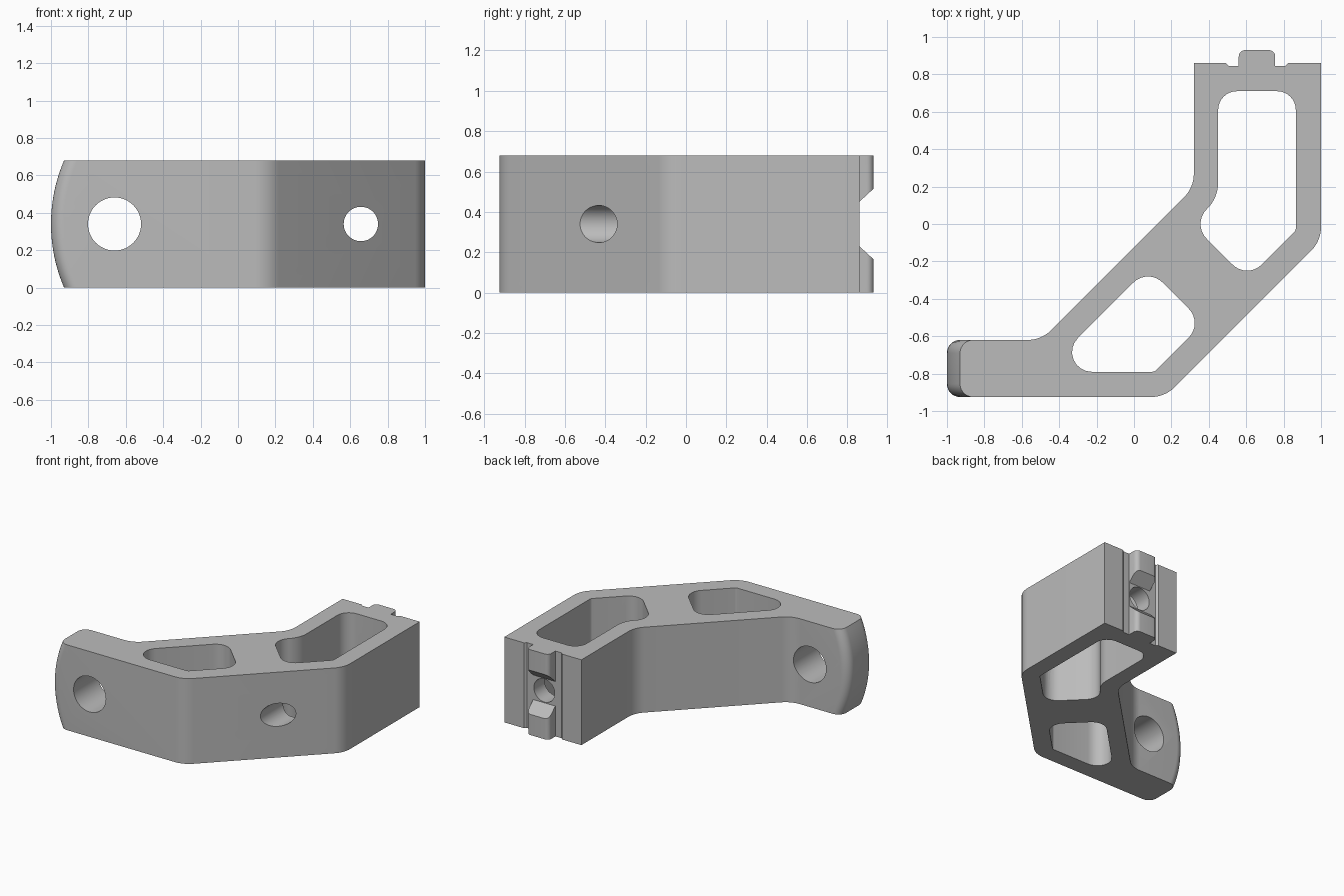
import bpy
import bmesh
import math
from mathutils import Vector, Matrix

H = 0.68          # bracket height
MID = H / 2

if "Cube" in bpy.data.objects:
    bpy.data.objects.remove(bpy.data.objects["Cube"], do_unlink=True)

grey = bpy.data.materials.new("plain grey")
grey.use_nodes = True
colour = (0.5, 0.5, 0.5, 1)
grey.diffuse_color = colour
grey.node_tree.nodes["Principled BSDF"].inputs["Base Color"].default_value = colour


def rounded(corners, steps=8):
    """Closed outline from (x, y, fillet radius) corners."""
    out = []
    for i, (x, y, r) in enumerate(corners):
        p = Vector((x, y))
        if r == 0:
            out.append(p)
            continue
        a = (Vector(corners[i - 1][:2]) - p).normalized()
        b = (Vector(corners[(i + 1) % len(corners)][:2]) - p).normalized()
        half = a.angle(b) / 2
        centre = p + (a + b).normalized() * r / math.sin(half)
        t = r / math.tan(half)
        start, sweep = p + a * t - centre, math.pi - 2 * half
        sign = 1 if start.x * (p + b * t - centre).y > start.y * (p + b * t - centre).x else -1
        for k in range(steps + 1):
            ang = sign * sweep * k / steps
            c, s = math.cos(ang), math.sin(ang)
            out.append(centre + Vector((start.x * c - start.y * s, start.x * s + start.y * c)))
    return out


def prism(name, outline, levels, shift=None):
    """Stack copies of an outline through the given heights."""
    bm = bmesh.new()
    rings = []
    for z in levels:
        rings.append([bm.verts.new((p.x + (shift(p.x, z) if shift else 0), p.y, z))
                      for p in outline])
    n = len(outline)
    for lo, hi in zip(rings, rings[1:]):
        for i in range(n):
            j = (i + 1) % n
            bm.faces.new((lo[i], lo[j], hi[j], hi[i]))
    bm.faces.new(rings[0][::-1])
    bm.faces.new(rings[-1])
    bmesh.ops.recalc_face_normals(bm, faces=bm.faces)
    bmesh.ops.dissolve_limit(bm, angle_limit=math.radians(0.2),
                             verts=bm.verts, edges=bm.edges)
    return finish(name, bm)


def finish(name, bm):
    mesh = bpy.data.meshes.new(name)
    bm.to_mesh(mesh)
    bm.free()
    mesh.materials.append(grey)
    ob = bpy.data.objects.new(name, mesh)
    bpy.context.collection.objects.link(ob)
    return ob


def bore(name, x, radius):
    """Round cutter running front to back."""
    bm = bmesh.new()
    bmesh.ops.create_cone(bm, cap_ends=True, segments=48, radius1=radius, radius2=radius,
                          depth=3, matrix=Matrix.Translation((x, 0, MID))
                          @ Matrix.Rotation(math.pi / 2, 4, 'X'))
    return finish(name, bm)


# Bracket body: outline with a tongue at the back and a bowed left end
body_outline = rounded([
    (-1, -0.925, 0.07), (0.165, -0.925, 0.18), (1, -0.09, 0.18), (1, 0.86, 0),
    (0.825, 0.86, 0), (0.81, 0.845, 0), (0.755, 0.845, 0), (0.755, 0.93, 0.035),
    (0.56, 0.93, 0.035), (0.56, 0.845, 0), (0.505, 0.845, 0), (0.49, 0.86, 0),
    (0.32, 0.86, 0), (0.32, 0.195, 0.18), (-0.495, -0.62, 0.18), (-1, -0.62, 0.07)])
BOW = 0.86


def bow(x, z):
    return BOW - math.sqrt(BOW ** 2 - (z - MID) ** 2) if x < -0.9 else 0


bracket = prism("bracket_body", body_outline, [H * i / 20 for i in range(21)], bow)

# Two lightening pockets through the height
back_pocket = rounded([
    (0.45, 0.71, 0.1), (0.45, 0.14, 0.2), (0.31, 0, 0.11),
    (0.605, -0.295, 0.11), (0.865, -0.035, 0.03), (0.865, 0.71, 0.1)])
front_pocket = rounded([
    (-0.48, -0.79, 0.105), (0.11, -0.79, 0.03), (0.37, -0.53, 0.11), (0.075, -0.235, 0.11)])
cutters = [prism("back_pocket_cutter", back_pocket, (-0.1, H + 0.1)),
           prism("front_pocket_cutter", front_pocket, (-0.1, H + 0.1)),
           bore("end_hole_cutter", -0.66, 0.142),
           bore("bolt_hole_cutter", 0.657, 0.092)]

# Flared gap that splits the tongue in two
gap = prism("tongue_gap_cutter",
            [Vector(p) for p in ((0.846, 0.242), (1.0, 0.1), (1.0, H - 0.1), (0.846, H - 0.242))],
            (0.54, 0.775))
gap.data.transform(Matrix(((0, 0, 1, 0), (1, 0, 0, 0), (0, 1, 0, 0), (0, 0, 0, 1))))
cutters.append(gap)

# Cut everything out, then drop the cutters
bpy.ops.object.select_all(action='DESELECT')
bracket.select_set(True)
bpy.context.view_layer.objects.active = bracket
for cutter in cutters:
    cutter.hide_render = True
    mod = bracket.modifiers.new(cutter.name, 'BOOLEAN')
    mod.operation = 'DIFFERENCE'
    mod.solver = 'EXACT'
    mod.object = cutter
    bpy.ops.object.modifier_apply(modifier=mod.name)
for cutter in cutters:
    bpy.data.objects.remove(cutter, do_unlink=True)

bpy.ops.object.shade_smooth_by_angle(angle=math.radians(30))
